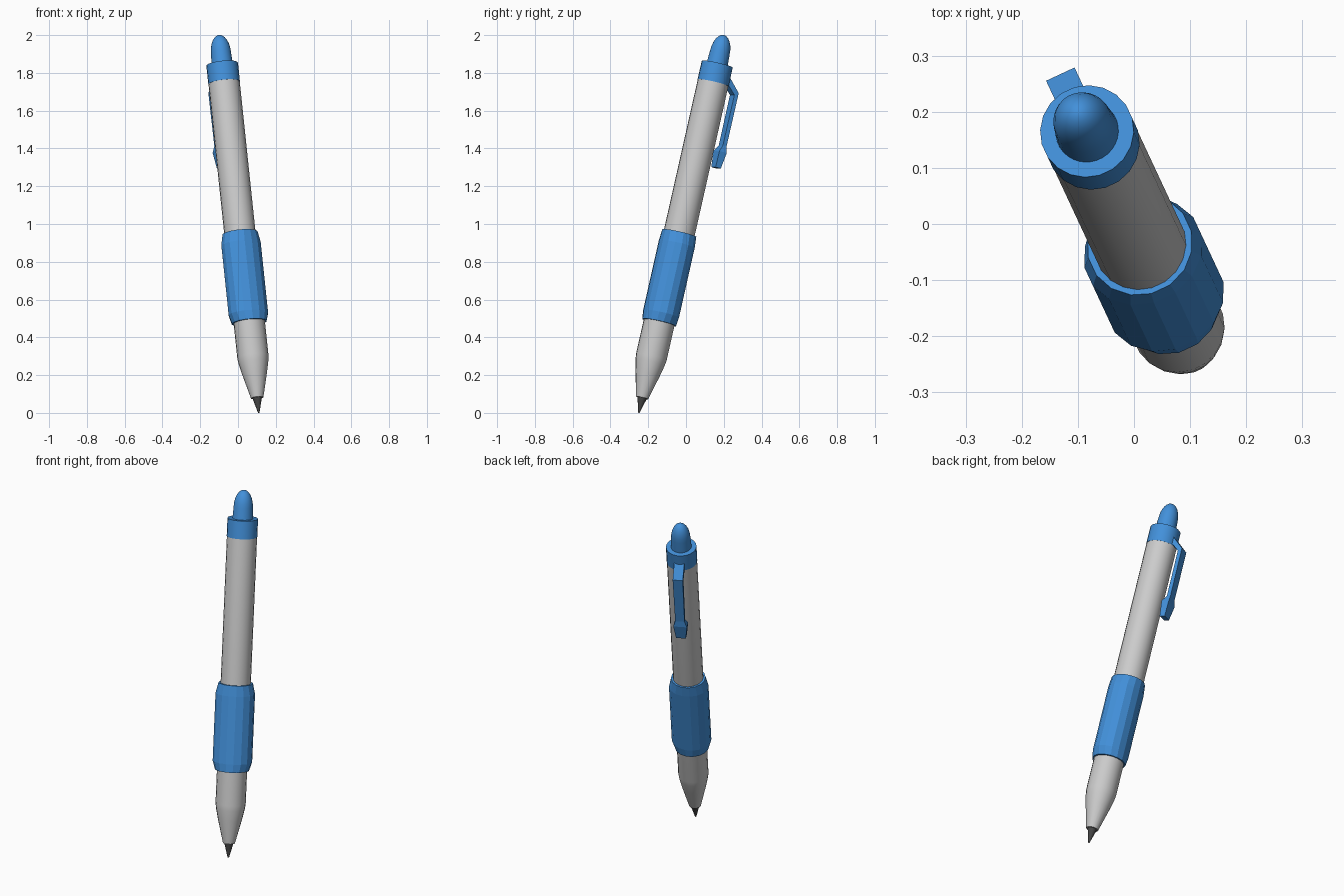
import bpy, bmesh, math
from mathutils import Vector, Matrix

if "Cube" in bpy.data.objects:
    bpy.data.objects.remove(bpy.data.objects["Cube"])

# Pen frame: local z runs tip -> button, local y points to the clip side
TIP, TOP = Vector((0.11, -0.25, 0.0)), Vector((-0.10, 0.20, 2.0))
D = (TOP - TIP).normalized()
Y = (Vector((D.x, D.y, 0)) - D * (D.x ** 2 + D.y ** 2)).normalized()
X = Y.cross(D)
FRAME = Matrix.Translation(TIP) @ Matrix((X, Y, D)).transposed().to_4x4()


def material(name, rgb):
    m = bpy.data.materials.new(name)
    m.diffuse_color = (*rgb, 1)
    m.use_nodes = True
    m.node_tree.nodes["Principled BSDF"].inputs["Base Color"].default_value = m.diffuse_color
    return m


BLUE = material("blue", (0.055, 0.28, 0.70))
DARK = material("dark", (0.06, 0.06, 0.06))


def finish(name, bm, mat, angle):
    bmesh.ops.recalc_face_normals(bm, faces=bm.faces)
    me = bpy.data.meshes.new(name)
    bm.to_mesh(me)
    bm.free()
    ob = bpy.data.objects.new(name, me)
    bpy.context.collection.objects.link(ob)
    ob.matrix_world = FRAME
    if mat:
        me.materials.append(mat)
    if angle:
        bpy.ops.object.select_all(action='DESELECT')
        ob.select_set(True)
        bpy.context.view_layer.objects.active = ob
        bpy.ops.object.shade_smooth_by_angle(angle=math.radians(angle))
    return ob


def loft(name, rings, sides, mat=None, angle=30):
    """Stack of elliptical rings (x radius, y radius, height), capped at both ends."""
    bm = bmesh.new()
    loops = [[bm.verts.new((rx * math.cos(a), ry * math.sin(a), h))
              for a in (2 * math.pi * (i + 0.5) / sides for i in range(sides))]
             for rx, ry, h in rings]
    for a, b in zip(loops, loops[1:]):
        for i in range(sides):
            j = (i + 1) % sides
            bm.faces.new((a[i], a[j], b[j], b[i]))
    bm.faces.new(loops[0][::-1])
    bm.faces.new(loops[-1])
    return finish(name, bm, mat, angle)


def lathe(name, profile, sides, mat=None, angle=30):
    return loft(name, [(r, r, h) for r, h in profile], sides, mat, angle)


# Writing point and barrel with conical nose
lathe("writing_point", [(0.004, 0.001), (0.026, 0.085)], 16, DARK)
lathe("barrel", [(0.033, 0.082), (0.066, 0.215), (0.079, 0.275), (0.083, 0.305),
                 (0.083, 1.80)], 20)

# Rubber grip, wider across than deep, with chamfered ends
loft("grip", [(0.094, 0.092, 0.493), (0.109, 0.095, 0.54),
              (0.109, 0.095, 0.92), (0.095, 0.093, 0.98)], 16, BLUE, 0)

# Collar and domed push button
lathe("collar", [(0.084, 1.80), (0.084, 1.902)], 20, BLUE)
dome = [(0.053 * math.cos(a), 1.965 + 0.096 * math.sin(a))
        for a in (math.radians(d) for d in (0, 15, 30, 45, 58, 70, 80, 87))]
lathe("push_button", [(0.057, 1.89)] + dome, 32, BLUE, 40)

# Clip: sections of (half width, inner y, inner height, outer y, outer height)
sections = [(0.028, 0.075, 1.810, 0.075, 1.850), (0.028, 0.124, 1.765, 0.146, 1.780),
            (0.026, 0.124, 1.490, 0.146, 1.490), (0.038, 0.106, 1.455, 0.150, 1.455),
            (0.027, 0.110, 1.368, 0.141, 1.368)]
bm = bmesh.new()
loops = [[bm.verts.new(p) for p in ((-w, yi, hi), (w, yi, hi), (w, yo, ho), (-w, yo, ho))]
         for w, yi, hi, yo, ho in sections]
for a, b in zip(loops, loops[1:]):
    for i in range(4):
        j = (i + 1) % 4
        bm.faces.new((a[i], a[j], b[j], b[i]))
bm.faces.new(loops[0])
bm.faces.new(loops[-1])
finish("clip", bm, BLUE, 0)
